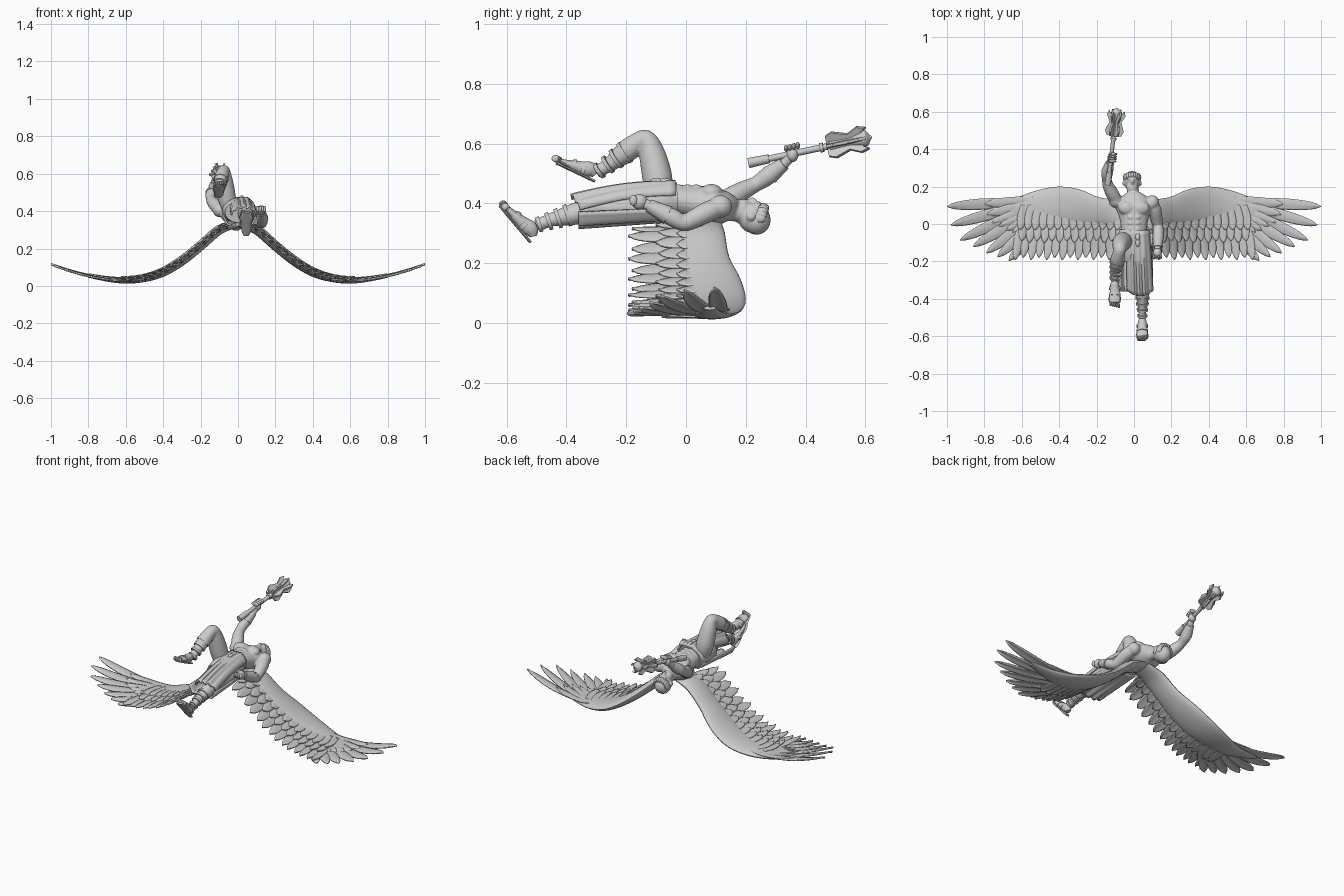
import bpy, bmesh, math
from mathutils import Vector, Quaternion

old = bpy.data.objects.get("Cube")
if old:
    bpy.data.objects.remove(old)

stone = bpy.data.materials.new("pale grey stone")
stone.use_nodes = True
stone.diffuse_color = (0.6, 0.6, 0.6, 1)
stone.node_tree.nodes["Principled BSDF"].inputs["Base Color"].default_value = (0.6, 0.6, 0.6, 1)
made = []


def finish(name, bm):
    bmesh.ops.recalc_face_normals(bm, faces=bm.faces)
    me = bpy.data.meshes.new(name)
    bm.to_mesh(me)
    bm.free()
    me.materials.append(stone)
    ob = bpy.data.objects.new(name, me)
    bpy.context.collection.objects.link(ob)
    made.append(ob)
    return ob


def spline(pts, sub=4):
    """Smooth samples through tuples of any length."""
    v = [Vector(p) for p in pts]
    out = []
    for i in range(len(v) - 1):
        a, b, c, d = v[max(i - 1, 0)], v[i], v[i + 1], v[min(i + 2, len(v) - 1)]
        for k in range(sub):
            t = k / sub
            out.append(0.5 * (2 * b + (c - a) * t + (2 * a - 5 * b + 4 * c - d) * t * t
                              + (3 * b - a - 3 * c + d) * t ** 3))
    return out + [v[-1]]


def loft(bm, secs, ref=(1, 0, 0), n=20):
    """Capped tube through sections (x, y, z, side radius, up radius)."""
    s = spline([p if len(p) == 5 else (*p, p[3]) for p in secs])
    c = [Vector(p[:3]) for p in s]
    rings = []
    for i, p in enumerate(s):
        t = (c[min(i + 1, len(c) - 1)] - c[max(i - 1, 0)]).normalized()
        side = Vector(ref)
        side = (side - t * side.dot(t)).normalized()
        up = side.cross(t)
        rings.append([bm.verts.new(c[i] + side * p[3] * math.cos(a) + up * p[4] * math.sin(a))
                      for a in (math.tau * k / n for k in range(n))])
    for r, q in zip(rings, rings[1:]):
        for k in range(n):
            bm.faces.new((r[k], r[k - 1], q[k - 1], q[k]))
    bm.faces.new(rings[0])
    bm.faces.new(rings[-1])


def ball(bm, pos, size):
    new = bmesh.ops.create_uvsphere(bm, u_segments=16, v_segments=10, radius=1)["verts"]
    for v in new:
        v.co = Vector(pos) + v.co * Vector(size)


def sheet(bm, f, nu=8, nv=12):
    g = [[bm.verts.new(f(u / nu * 2 - 1, v / nv)) for u in range(nu + 1)] for v in range(nv + 1)]
    for a, b in zip(g, g[1:]):
        for k in range(nu):
            bm.faces.new((a[k], a[k + 1], b[k + 1], b[k]))


def thicken(ob, t):
    m = ob.modifiers.new("thickness", "SOLIDIFY")
    m.thickness, m.offset = t, 0


# Body: overlapping muscle masses fused into one skin
bm = bmesh.new()
loft(bm, [(0, -.15, .40, .05, .04), (0, -.09, .405, .078, .062), (0, -.03, .41, .07, .052),
          (0, .04, .40, .08, .06), (0, .09, .39, .1, .066), (0, .135, .385, .08, .052),
          (0, .165, .375, .035, .035)])
for s in (-1, 1):
    ball(bm, (s * .04, .085, .437), (.044, .038, .028))
    for y in (.035, .005, -.025):
        ball(bm, (s * .018, y, .452), (.017, .014, .013))
loft(bm, [(0, .13, .385, .035), (-.005, .17, .37, .032), (-.01, .21, .36, .03)])
ball(bm, (-.01, .225, .352), (.043, .052, .052))
ball(bm, (-.01, .192, .385), (.031, .032, .03))
ball(bm, (-.01, .222, .41), (.008, .014, .011))
ball(bm, (-.01, .243, .397), (.03, .009, .01))
for s in (-1, 1):
    ball(bm, (-.01 + s * .045, .218, .355), (.007, .014, .013))
ball(bm, (.098, .115, .39), (.036, .04, .038))
ball(bm, (-.098, .125, .405), (.038, .04, .038))
# left arm, then right arm
loft(bm, [(.09, .13, .395, .025), (.11, .08, .375, .035), (.122, .02, .345, .031), (.128, -.01, .335, .027),
          (.13, -.05, .355, .03), (.127, -.12, .39, .019), (.125, -.14, .4, .018)])
loft(bm, [(-.085, .11, .40, .03), (-.115, .16, .425, .035), (-.138, .205, .45, .03), (-.145, .235, .465, .026),
          (-.143, .275, .492, .03), (-.128, .33, .535, .018), (-.122, .35, .555, .018)])
# left leg, then right leg
loft(bm, [(.045, -.08, .4, .04), (.047, -.15, .39, .052), (.048, -.25, .385, .042), (.048, -.31, .385, .035),
          (.046, -.37, .365, .037), (.044, -.45, .345, .023), (.044, -.5, .325, .022)])
loft(bm, [(-.045, -.09, .41, .04), (-.062, -.095, .48, .05), (-.072, -.112, .56, .045), (-.075, -.13, .61, .034),
          (-.08, -.155, .608, .033), (-.09, -.2, .573, .038), (-.1, -.26, .527, .024), (-.103, -.3, .505, .022)])
body = finish("body", bm)
m = body.modifiers.new("fuse", "REMESH")
m.mode, m.voxel_size, m.use_smooth_shade = "VOXEL", .005, True
m = body.modifiers.new("soften", "SMOOTH")
m.iterations = 4

# Hair: swept cap of locks over the crown
bm = bmesh.new()
ball(bm, (-.01, .236, .345), (.046, .047, .05))
for i in range(11):
    a = math.pi * i / 10
    ball(bm, (-.01 + .038 * math.cos(a), .248 + .01 * math.sin(a), .35 + .035 * math.sin(a)), (.011, .02, .016))
finish("hair", bm)

# Fists with curled fingers
bm = bmesh.new()
ball(bm, (.125, -.155, .405), (.024, .027, .026))
ball(bm, (-.12, .356, .562), (.023, .02, .024))
for i in range(4):
    ball(bm, (.107 + i * .012, -.176, .41), (.008, .013, .018))
    ball(bm, (-.118 + i * .002, .335 + i * .013, .584 + i * .003), (.025, .0075, .012))
finish("hands", bm)

# Sandalled feet: foot, flat sole, toes
bm = bmesh.new()
for x, heel, toe in ((.044, (-.523, .292), (-.607, .392)), (-.103, (-.315, .492), (-.42, .542))):
    d = Vector((0, toe[0] - heel[0], toe[1] - heel[1]))
    n = Vector((0, -d.z, d.y)).normalized()
    h = Vector((x, *heel))

    def at(t, off, rx, rz):
        return (*(h + d * t + n * off), rx, rz)
    loft(bm, [at(-.08, -.008, .012, .012), at(.1, -.016, .022, .026), at(.4, -.008, .025, .022),
              at(.8, -.002, .03, .012), at(1, 0, .024, .008)])
    loft(bm, [at(-.15, .012, .014, .005), at(.1, .012, .025, .005), at(.45, .012, .025, .005),
              at(.8, .012, .035, .005), at(1.08, .012, .02, .005)])
    for k in range(5):
        ball(bm, h + d * (1.06 - .025 * k * (1 if x > 0 else -1)) + Vector((k - 2) * .011 * Vector((1, 0, 0))),
             (.0065, .013, .012))
    for t in (.3, .6):
        loft(bm, [at(t - .06, -.006, .03, .022), at(t + .06, -.004, .031, .02)])
feet = finish("sandalled_feet", bm)

# Shin straps and forearm bracers
bm = bmesh.new()


def band(a, b, ra, rb):
    loft(bm, [(*a, ra), (*b, rb)])


for t in (0, .33, .66, 1):
    y, z, r = -.39 - .095 * t, .362 - .03 * t, .038 - .011 * t
    band((.045, y, z), (.045, y - .012, z - .004), r, r - .001)
    y, z = -.2 - .085 * t, .573 - .06 * t
    band((-.09 - .011 * t, y, z), (-.092 - .011 * t, y - .01, z - .007), r + .002, r + .001)
band((.13, -.06, .36), (.127, -.125, .393), .032, .022)
band((-.143, .28, .495), (-.129, .328, .533), .032, .022)
finish("straps_and_bracers", bm)

# Kilt: hip wrap, belt, front and back panels
bm = bmesh.new()
loft(bm, [(0, -.035, .408, .074, .058), (0, -.08, .406, .085, .068), (.005, -.15, .4, .085, .066),
          (.01, -.19, .395, .08, .058)], n=32)
finish("hip_wrap", bm)
bm = bmesh.new()
loft(bm, [(0, -.028, .409, .077, .06), (0, -.052, .408, .084, .067)], n=32)
for y in (-.07, -.1):
    ball(bm, (.02, y, .475), (.012, .022, .009))
finish("belt", bm)


def front_panel(u, t):
    fold = .005 * math.cos(u * 14) * (.3 + t)
    return (.02 + .012 * t + u * (.062 + .006 * t), -.035 - t * (.35 - .03 * u * u),
            .472 - .05 * t + .012 * math.sin(math.pi * t) - .045 * u ** 4 + fold)


def back_panel(u, t):
    fold = .005 * math.cos(u * 13) * (.3 + t)
    return (.01 + u * .088, -.05 - t * .31, .342 - .018 * t + .04 * u ** 4 + fold)


for name, f in (("front_kilt_panel", front_panel), ("back_kilt_panel", back_panel)):
    bm = bmesh.new()
    sheet(bm, f, 28, 16)
    thicken(finish(name, bm), .009)

# Mace: grip, shaft, flanged head
butt, tip = Vector((-.14, .21, .535)), Vector((-.09, .622, .622))
q = (tip - butt).to_track_quat("Z", "Y")
bm = bmesh.new()
for prof in ([(0, .017), (.07, .015)], [(.06, .011), (.3, .011)], [(.245, .016), (.257, .016)],
             [(.28, .022), (.35, .02), (.4, .028), (.415, .012), (.423, .003)]):
    loft(bm, [(0, 0, h, r) for h, r in prof], n=16)
flange = [(.005, .27), (.04, .272), (.05, .295), (.031, .345), (.05, .382), (.041, .408), (.032, .392), (.005, .4)]
for k in range(6):
    rot = Quaternion((0, 0, 1), math.tau * k / 6)
    sides = [[bm.verts.new(rot @ Vector((r, s * (.009 if r < .02 else .005), h))) for r, h in flange]
             for s in (-1, 1)]
    for s in sides:
        bm.faces.new(s)
    for i in range(len(flange)):
        bm.faces.new((sides[0][i - 1], sides[0][i], sides[1][i], sides[1][i - 1]))
mace = finish("mace", bm)
mace.location, mace.rotation_mode = butt, "QUATERNION"
mace.rotation_quaternion = q

# Wings: arched arm mass, long flight feathers and covert rows
ARCH = spline([(0, .335), (.1, .3), (.2, .215), (.3, .135), (.4, .075), (.5, .043), (.6, .03),
               (.7, .035), (.8, .05), (.9, .075), (1, .107)], 6)


def arch(x):
    i = min(max(int(x * 60), 0), len(ARCH) - 2)
    a, b = ARCH[i], ARCH[i + 1]
    return a.y + (b.y - a.y) * (x - a.x) / (b.x - a.x)


def feather(bm, root, tip, w, lift):
    r, d = Vector(root), Vector(tip) - Vector(root)
    n = Vector((-d.y, d.x)).normalized()

    def f(u, t):
        half = w * (.55 + .45 * math.sin(math.pi * min(t * .75, .5))) * (max(1 - t ** 5, 0) ** .7 + .03)
        p = r + d * t + n * u * half
        z = arch(p.x) + lift - .06 * (p.y - .05) * (1 - abs(p.x)) + .004 * (1 - abs(u)) + .003 * u
        return (p.x, p.y, z)
    sheet(bm, f, 6, 14)


bm_arm, bm_f, bm_c = bmesh.new(), bmesh.new(), bmesh.new()
loft(bm_arm, [(x, y, arch(x), h, t) for x, y, h, t in (
    (.0, .06, .06, .02), (.1, .055, .075, .026), (.2, .065, .08, .026), (.3, .085, .1, .026), (.4, .1, .1, .025),
    (.5, .095, .088, .022), (.6, .085, .065, .018), (.7, .08, .04, .012), (.8, .08, .02, .006))], ref=(0, 1, 0), n=24)
for i in range(14):
    x = .07 + .04 * i
    feather(bm_f, (x, .06), (x + .02 + .002 * i, -.18 - .012 * (i % 2)), .026, -.004 + .004 * (i % 2))
    feather(bm_c, (x - .01, .08), (x + .01, -.1 + .01 * (i % 2)), .025, .008)
    feather(bm_c, (x, .1), (x + .02, -.03), .025, .015)
    feather(bm_c, (x, .08), (x + .015, -.08), .025, -.012)
tips = [(1, .095), (.98, -.005), (.93, -.085), (.86, -.12), (.79, -.155), (.73, -.175), (.67, -.195)]
for i, t in enumerate(tips):
    feather(bm_f, (.6 - .025 * i, .12 - .014 * i), t, .03, .008 - .0025 * i)
    mid = Vector((.55, .12)).lerp(Vector(t), .55)
    feather(bm_c, (.52 - .015 * i, .13 - .012 * i), mid, .027, .012 - .002 * i)
for name, b, t in (("wing_arms", bm_arm, 0), ("flight_feathers", bm_f, .007), ("covert_feathers", bm_c, .006)):
    ob = finish(name, b)
    if t:
        thicken(ob, t)
    m = ob.modifiers.new("both_sides", "MIRROR")
    m.use_mirror_merge = False

bpy.ops.object.select_all(action="DESELECT")
for ob in made:
    ob.select_set(True)
bpy.context.view_layer.objects.active = body
bpy.ops.object.shade_smooth_by_angle(angle=math.radians(40))
